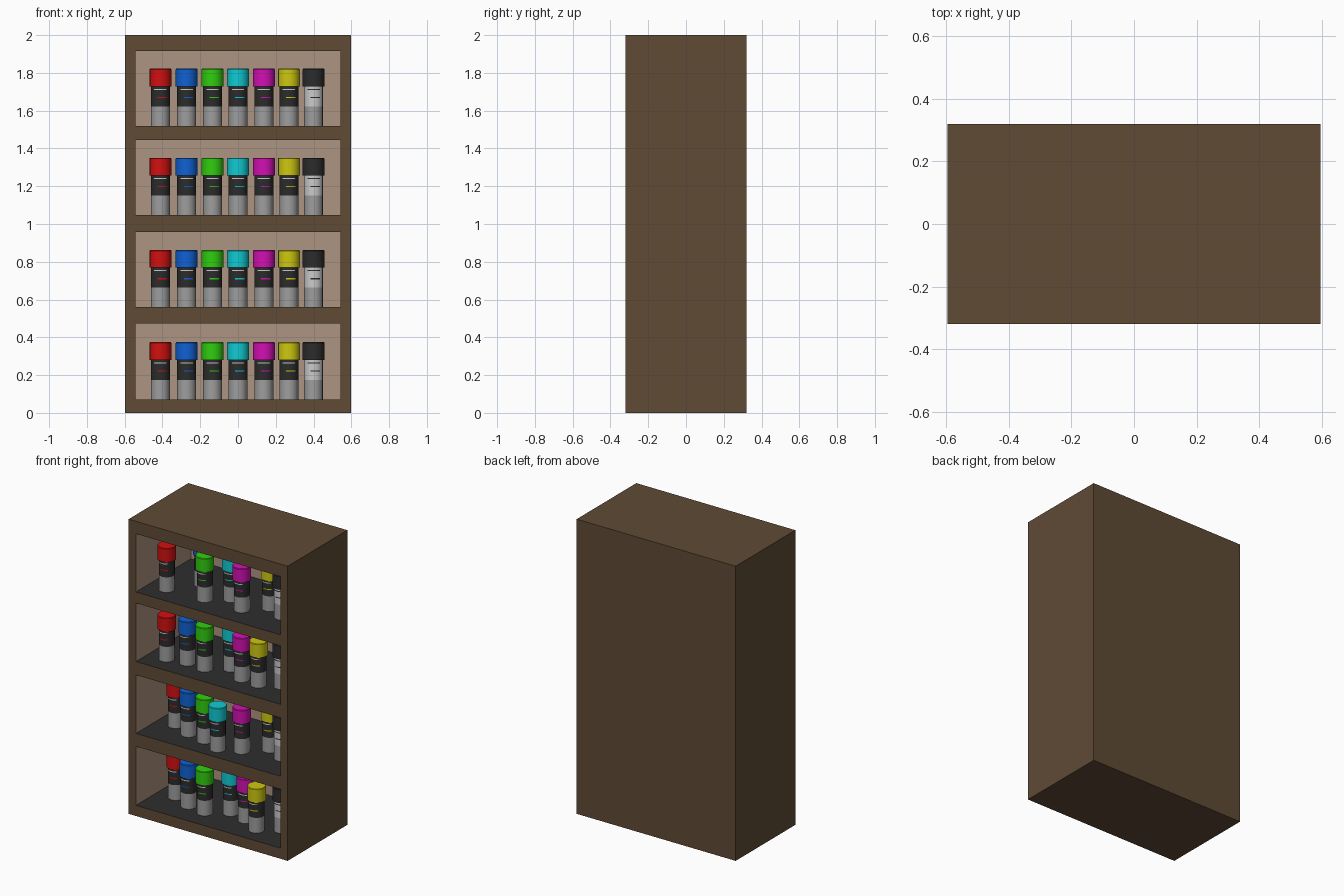
import bpy, bmesh
from math import pi, cos, sin, asin, radians

if "Cube" in bpy.data.objects:
    bpy.data.objects.remove(bpy.data.objects["Cube"])

W, D = 0.597, 0.32                 # cabinet half width and half depth
IN_W, BACK = 0.543, 0.27           # opening half width, inner back wall
OPENINGS = [(0.072, 0.472), (0.56, 0.957), (1.048, 1.445), (1.52, 1.915)]


def material(name, rgb):
    m = bpy.data.materials.new(name)
    m.diffuse_color = (*rgb, 1)
    m.use_nodes = True
    m.node_tree.nodes["Principled BSDF"].inputs["Base Color"].default_value = m.diffuse_color
    return m


def add_object(name, mesh, loc=(0, 0, 0)):
    ob = bpy.data.objects.new(name, mesh)
    ob.location = loc
    bpy.context.collection.objects.link(ob)
    return ob


def lathe(name, profile, mat, a0=0.0, a1=2 * pi, steps=16):
    """Sweep an (r, z) profile, listed bottom to top, around z."""
    bm = bmesh.new()
    rings = []
    for i in range(steps + 1):
        a = a0 + (a1 - a0) * i / steps
        rings.append([bm.verts.new((r * cos(a), r * sin(a), z)) for r, z in profile])
    for p, q in zip(rings, rings[1:]):
        for k in range(len(profile) - 1):
            bm.faces.new((p[k], q[k], q[k + 1], p[k + 1]))
    bmesh.ops.remove_doubles(bm, verts=bm.verts, dist=1e-5)
    me = bpy.data.meshes.new(name)
    bm.to_mesh(me)
    bm.free()
    me.materials.append(mat)
    me.shade_smooth()
    me.set_sharp_from_angle(angle=radians(30))
    return me


def stripe(name, x0, x1, z, mat):
    """Thin printed bar on the front of a label."""
    r = 0.0508
    return lathe(name, [(r, z - 0.003), (r, z + 0.003)], mat,
                 -pi / 2 + asin(x0 / r), -pi / 2 + asin(x1 / r), 5)


# Cabinet: a block whose front is cut into a grid, then the openings pushed in
bm = bmesh.new()
bmesh.ops.create_cube(bm, size=1)
for v in bm.verts:
    v.co = (v.co.x * 2 * W, v.co.y * 2 * D, (v.co.z + 0.5) * 2)
cuts = [((x, 0, 0), (1, 0, 0)) for x in (-IN_W, IN_W)]
cuts += [((0, 0, z), (0, 0, 1)) for pair in OPENINGS for z in pair]
for co, no in cuts:
    bm.normal_update()
    front = [f for f in bm.faces if f.normal.y < -0.5]
    geom = set(front)
    for f in front:
        geom.update(f.edges)
        geom.update(f.verts)
    bmesh.ops.bisect_plane(bm, geom=list(geom), plane_co=co, plane_no=no, dist=1e-5)
bm.normal_update()
cells = []
for f in bm.faces:
    c = f.calc_center_median()
    if f.normal.y < -0.5 and abs(c.x) < 0.1 and any(a < c.z < b for a, b in OPENINGS):
        cells.append(f)
walls = bmesh.ops.inset_individual(bm, faces=cells, thickness=0, depth=-(BACK + D))["faces"]
bm.normal_update()
for f in set(walls) | set(cells):
    f.material_index = 2 if f.normal.z > 0.5 else 1
me = bpy.data.meshes.new("cabinet")
bm.to_mesh(me)
bm.free()
for m in (material("wood", (0.115, 0.07, 0.036)),
          material("lining", (0.42, 0.30, 0.22)),
          material("shelf_top", (0.027, 0.027, 0.027))):
    me.materials.append(m)
add_object("cabinet", me)

# Can parts, one set per colour
metal = material("metal", (0.34, 0.34, 0.34))
dark = material("dark", (0.025, 0.025, 0.025))
light = material("light", (0.6, 0.6, 0.6))
COLOURS = [("red", -0.411, (0.65, 0.005, 0.005)), ("blue", -0.272, (0.005, 0.12, 0.65)),
           ("green", -0.135, (0.03, 0.62, 0.005)), ("cyan", 0.0, (0.005, 0.6, 0.65)),
           ("magenta", 0.137, (0.65, 0.005, 0.45)), ("yellow", 0.269, (0.62, 0.58, 0.005)),
           ("black", 0.4, (0.025, 0.025, 0.025))]
# Depth of each can, one row per shelf from the bottom up
DEPTHS = [(-0.08, -0.14, -0.163, -0.076, -0.11, -0.185, -0.10),
          (-0.08, -0.14, -0.163, -0.217, -0.155, -0.04, -0.10),
          (-0.177, -0.152, -0.163, -0.07, -0.155, -0.163, -0.10),
          (-0.177, 0.005, -0.163, -0.07, -0.155, -0.04, -0.10)]

body = lathe("can_body", [(0, 0), (0.05, 0), (0.05, 0.103)], metal)
for i, (name, x, rgb) in enumerate(COLOURS):
    paint = material(name, rgb)
    is_black = name == "black"
    parts = {
        "body": body,
        "label": lathe(name + "_label", [(0.05, 0.103), (0.05, 0.209)],
                       light if is_black else dark),
        "cap": lathe(name + "_cap", [(0.05, 0.209), (0.058, 0.209), (0.058, 0.298),
                                     (0.055, 0.302), (0, 0.302)], paint),
        "upper_stripe": stripe(name + "_upper_stripe", -0.033, 0.033, 0.193,
                               dark if is_black else light),
        "colour_stripe": stripe(name + "_colour_stripe", -0.015, 0.035, 0.15, paint),
    }
    for s, (floor, _) in enumerate(OPENINGS):
        for part, mesh in parts.items():
            add_object(f"{name}_can_{part}_{s + 1}", mesh, (x, DEPTHS[s][i], floor))
